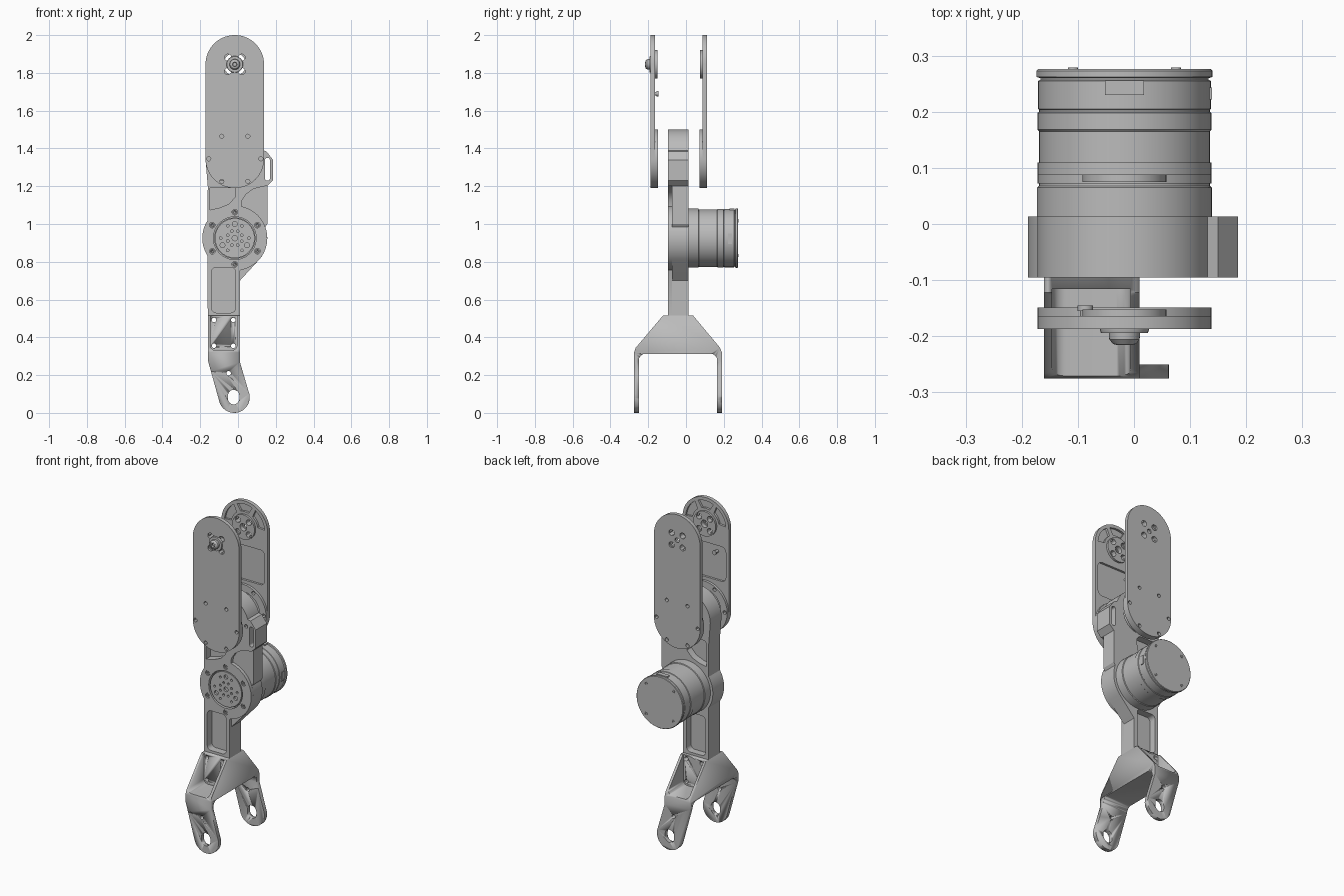
import bpy, bmesh, math
from mathutils import Matrix, Vector

if "Cube" in bpy.data.objects:
    bpy.data.objects.remove(bpy.data.objects["Cube"])

grey = bpy.data.materials.new("machined grey")
grey.use_nodes = True
grey.diffuse_color = (0.5, 0.5, 0.5, 1)
grey.node_tree.nodes["Principled BSDF"].inputs["Base Color"].default_value = (0.5, 0.5, 0.5, 1)

CX, TOP, ELBOW, MOTOR = -0.017, 1.845, 1.345, 0.925   # shared axis x and pivot heights


def finish(name, bm, smooth=True):
    bmesh.ops.remove_doubles(bm, verts=bm.verts, dist=1e-5)
    bmesh.ops.recalc_face_normals(bm, faces=bm.faces)
    mesh = bpy.data.meshes.new(name)
    bm.to_mesh(mesh)
    bm.free()
    mesh.materials.append(grey)
    ob = bpy.data.objects.new(name, mesh)
    bpy.context.collection.objects.link(ob)
    if smooth:
        bpy.ops.object.select_all(action='DESELECT')
        ob.select_set(True)
        bpy.context.view_layer.objects.active = ob
        bpy.ops.object.shade_smooth_by_angle(angle=math.radians(30))
    return ob


def arc(x, z, r, a0, a1, n=16):
    angles = [math.radians(a0 + (a1 - a0) * i / n) for i in range(n + 1)]
    return [(x + r * math.cos(a), z + r * math.sin(a)) for a in angles]


def rounded(x0, x1, z0, z1, r, n=8):
    return (arc(x1 - r, z1 - r, r, 0, 90, n) + arc(x0 + r, z1 - r, r, 90, 180, n)
            + arc(x0 + r, z0 + r, r, 180, 270, n) + arc(x1 - r, z0 + r, r, 270, 360, n))


def circle(x, z, r, n=24):
    return arc(x, z, r, 0, 360, n)


def ring_of(z, radius, r, count, start=0, n=12):
    return [circle(*p, r, n) for p in arc(CX, z, radius, start, start + 360, count)[:-1]]


def slab(name, outlines, a, b, axis='Y'):
    """Extrude a filled outline (later outlines are holes) between a and b."""
    cu = bpy.data.curves.new(name, 'CURVE')
    cu.dimensions, cu.fill_mode, cu.extrude = '2D', 'BOTH', abs(b - a) / 2
    for pts in outlines:
        clean = [p for i, p in enumerate(pts) if math.dist(p, pts[i - 1]) > 1e-5]
        sp = cu.splines.new('POLY')
        sp.points.add(len(clean) - 1)
        for point, (u, v) in zip(sp.points, clean):
            point.co = (u, v, 0, 1)
        sp.use_cyclic_u = True
    tmp = bpy.data.objects.new(name, cu)
    bpy.context.collection.objects.link(tmp)
    mesh = bpy.data.meshes.new_from_object(tmp.evaluated_get(bpy.context.evaluated_depsgraph_get()))
    bm = bmesh.new()
    bm.from_mesh(mesh)
    bpy.data.objects.remove(tmp)
    bpy.data.meshes.remove(mesh)
    mid = (a + b) / 2
    for v in bm.verts:
        u, w, d = v.co
        v.co = (u, d + mid, w) if axis == 'Y' else (d + mid, u, w)
    return finish(name, bm)


def lathe(name, profile, z, x=CX, steps=64):
    """Turn a (radius, y) profile about an axis along y."""
    bm = bmesh.new()
    vs = [bm.verts.new((x + r, y, z)) for r, y in profile]
    es = [bm.edges.new(pair) for pair in zip(vs, vs[1:])]
    bmesh.ops.spin(bm, geom=vs + es, cent=(x, 0, z), axis=(0, 1, 0), angle=math.tau, steps=steps)
    return finish(name, bm)


def boolean(ob, cutter, op):
    mod = ob.modifiers.new("cut", 'BOOLEAN')
    mod.object, mod.operation, mod.solver = cutter, op, 'EXACT'
    bpy.context.view_layer.objects.active = ob
    bpy.ops.object.modifier_apply(modifier=mod.name)
    bpy.data.objects.remove(cutter)


# Paired upper side plates, the back one mirrored from the front one
stadium = rounded(CX - 0.155, CX + 0.155, 1.19, 2.0, 0.155, 16)
pivot_holes = ring_of(TOP, 0.052, 0.018, 4, 45)
bolt_holes = ring_of(ELBOW, 0.138, 0.011, 6)


def fan(a0, a1):
    return arc(CX, TOP, 0.135, a0, a1) + arc(CX, TOP, 0.09, a1 - 5, a0 + 5)


for side, flip in (("front", False), ("back", True)):
    def ys(a, b):
        return (-0.077 - a, -0.077 - b) if flip else (a, b)
    slab(side + "_plate_skin", [stadium, circle(CX, TOP, 0.014)] + pivot_holes + bolt_holes, *ys(-0.187, -0.177))
    slab(side + "_plate_ribs", [stadium, fan(5, 58), fan(68, 112), fan(122, 175), circle(CX, TOP, 0.06),
         rounded(CX - 0.135, CX + 0.135, 1.52, 1.73, 0.03), circle(CX, ELBOW, 0.1, 48)] + bolt_holes, *ys(-0.177, -0.164))
    slab(side + "_pivot_boss", [circle(CX, TOP, 0.075, 40), circle(CX, TOP, 0.022)] + pivot_holes, *ys(-0.177, -0.152))
    slab(side + "_elbow_ring", [circle(CX, ELBOW, 0.155, 64), circle(CX, ELBOW, 0.112, 48)] + bolt_holes, *ys(-0.164, -0.149))
    slab(side + "_elbow_hub", [circle(CX, ELBOW, 0.065, 40), circle(CX, ELBOW, 0.022)]
         + ring_of(ELBOW, 0.045, 0.009, 6), *ys(-0.177, -0.16))

# Pivot screw on the front plate and small stop screw inside it
lathe("pivot_washer", [(0, -0.194), (0.042, -0.194), (0.044, -0.187), (0.044, -0.18), (0, -0.18)], TOP, steps=32)
lathe("pivot_screw", [(0.01, -0.204), (0.012, -0.216), (0.02, -0.214), (0.027, -0.206), (0.028, -0.194), (0, -0.194)], TOP, steps=32)
lathe("stop_screw", [(0, -0.145), (0.014, -0.145), (0.014, -0.155), (0.009, -0.155), (0.009, -0.178), (0, -0.178)], 1.69, -0.087, 20)

# Main link: solid web with pocketed shells on both sides
head = arc(CX, ELBOW, 0.155, 17, 180, 32)
ear = [(0.155, 1.2), (0.185, 1.23), (0.185, 1.34), (0.15, 1.385)]
left_edge = [(-0.16, 1.2)] + arc(CX, MOTOR, 0.172, 147, 213) + [(-0.16, 0.515), (0.01, 0.515)]
body = head + left_edge + [(0.01, 0.70)] + arc(CX, MOTOR, 0.172, -42, 20) + [(0.155, 1.0)] + ear
slot = rounded(0.143, 0.169, 1.23, 1.35, 0.012)
arm_pocket = rounded(-0.14, -0.013, 0.53, 0.77, 0.025)
neck_pocket = [(-0.148, 1.075), (-0.1, 1.085), (-0.05, 1.105), (-0.017, 1.14), (-0.012, 1.17),
               (-0.012, 1.21), (-0.03, 1.23), (-0.135, 1.23), (-0.148, 1.215)]
bore = circle(CX, MOTOR, 0.113, 64)
mount_holes = ring_of(MOTOR, 0.138, 0.015, 6, 30)
head_bore = circle(CX, ELBOW, 0.1, 48)
slab("link_web", [body, slot], -0.05, -0.03)
slab("link_front_shell", [body, slot, arm_pocket, neck_pocket, bore, head_bore], -0.075, -0.05)
slab("link_back_shell", [body, slot, arm_pocket, neck_pocket, head_bore], -0.03, 0.013)
rim = left_edge + [(0.01, 0.75)] + arc(CX, MOTOR, 0.172, -80, 78, 32) + [(0.022, 1.125), (0.045, 1.16), (0.085, 1.187), (0.14, 1.2)]
slab("link_front_rim", [rim, arm_pocket, neck_pocket[:5] + [(-0.012, 1.19), (-0.148, 1.19)], bore] + mount_holes, -0.095, -0.075)
slab("head_front_rim", [head + [(-0.16, 1.2)] + ear, slot, head_bore] + bolt_holes, -0.095, -0.075)
slab("head_hub", [circle(CX, ELBOW, 0.07, 40), circle(CX, ELBOW, 0.02)] + ring_of(ELBOW, 0.048, 0.009, 6), -0.085, 0.003)

# Motor mount bolts and output rotor
for x, z in arc(CX, MOTOR, 0.138, 30, 390, 6)[:-1]:
    lathe("mount_bolt", [(0.005, -0.084), (0.006, -0.09), (0.012, -0.09), (0.012, -0.07), (0, -0.07)], z, x, 16)
slab("rotor_face", [circle(CX, MOTOR, 0.105, 64), circle(CX, MOTOR, 0.014)] + ring_of(MOTOR, 0.075, 0.013, 3, 90)
     + ring_of(MOTOR, 0.075, 0.007, 6, 0) + ring_of(MOTOR, 0.04, 0.007, 8, 22), -0.092, -0.078)
lathe("rotor_base", [(0, -0.08), (0.109, -0.08), (0.109, -0.045), (0, -0.045)], MOTOR)

# Motor housing with stepped bands and end cap
lathe("motor_housing", [(0, 0.01), (0.156, 0.01), (0.156, 0.065), (0.152, 0.068), (0.152, 0.165), (0.155, 0.168),
      (0.155, 0.198), (0.152, 0.2), (0.152, 0.203), (0.154, 0.205), (0.154, 0.255), (0.15, 0.257), (0.15, 0.26),
      (0.157, 0.262), (0.157, 0.273), (0.154, 0.276), (0, 0.276)], MOTOR)
for x, z in arc(CX, MOTOR, 0.13, 45, 405, 4)[:-1]:
    lathe("cap_screw", [(0.004, 0.276), (0.005, 0.279), (0.009, 0.279), (0.009, 0.27), (0, 0.27)], z, x, 12)


def block(name, x, y, z):
    bm = bmesh.new()
    size = [b - a for a, b in (x, y, z)]
    mid = Vector([(a + b) / 2 for a, b in (x, y, z)])
    bmesh.ops.create_cube(bm, size=1, matrix=Matrix.Translation(mid) @ Matrix.Diagonal((*size, 1)))
    return finish(name, bm, False)


block("motor_connector", (-0.052, 0.018), (0.23, 0.256), (1.05, 1.083))
block("motor_side_port", (0.12, 0.139), (0.222, 0.243), (0.895, 0.95))

# Forked lower bracket: side profile intersected with the front outline
fork_profile = ([(-0.275, 0), (-0.275, 0.32), (-0.266, 0.345), (-0.122, 0.515), (0.038, 0.515), (0.18, 0.345), (0.19, 0.32),
                 (0.19, 0), (0.165, 0)] + arc(0.13, 0.278, 0.035, 0, 90, 8) + arc(-0.215, 0.278, 0.035, 90, 180, 8) + [(-0.25, 0)])
fork_front = [(0.01, 0.53), (-0.16, 0.53), (-0.16, 0.28)] + arc(-0.02, 0.082, 0.082, 194, 374, 24) + [(0.01, 0.27)]
fork_holes = [rounded(-0.053, 0.007, 0.045, 0.122, 0.03), circle(-0.05, 0.21, 0.012)]
fork_holes += [circle(x, z, 0.012, 16) for x in (-0.127, -0.025) for z in (0.355, 0.492)]
fork = slab("fork_bracket", [fork_profile], -0.3, 0.2, 'X')
boolean(fork, slab("fork_cutter", [fork_front] + fork_holes, -0.4, 0.3), 'INTERSECT')
for a, b in ((-0.4, -0.116), (0.032, 0.3)):
    boolean(fork, slab("fork_cutter", [rounded(-0.146, -0.006, 0.332, 0.6, 0.025)], a, b), 'DIFFERENCE')
